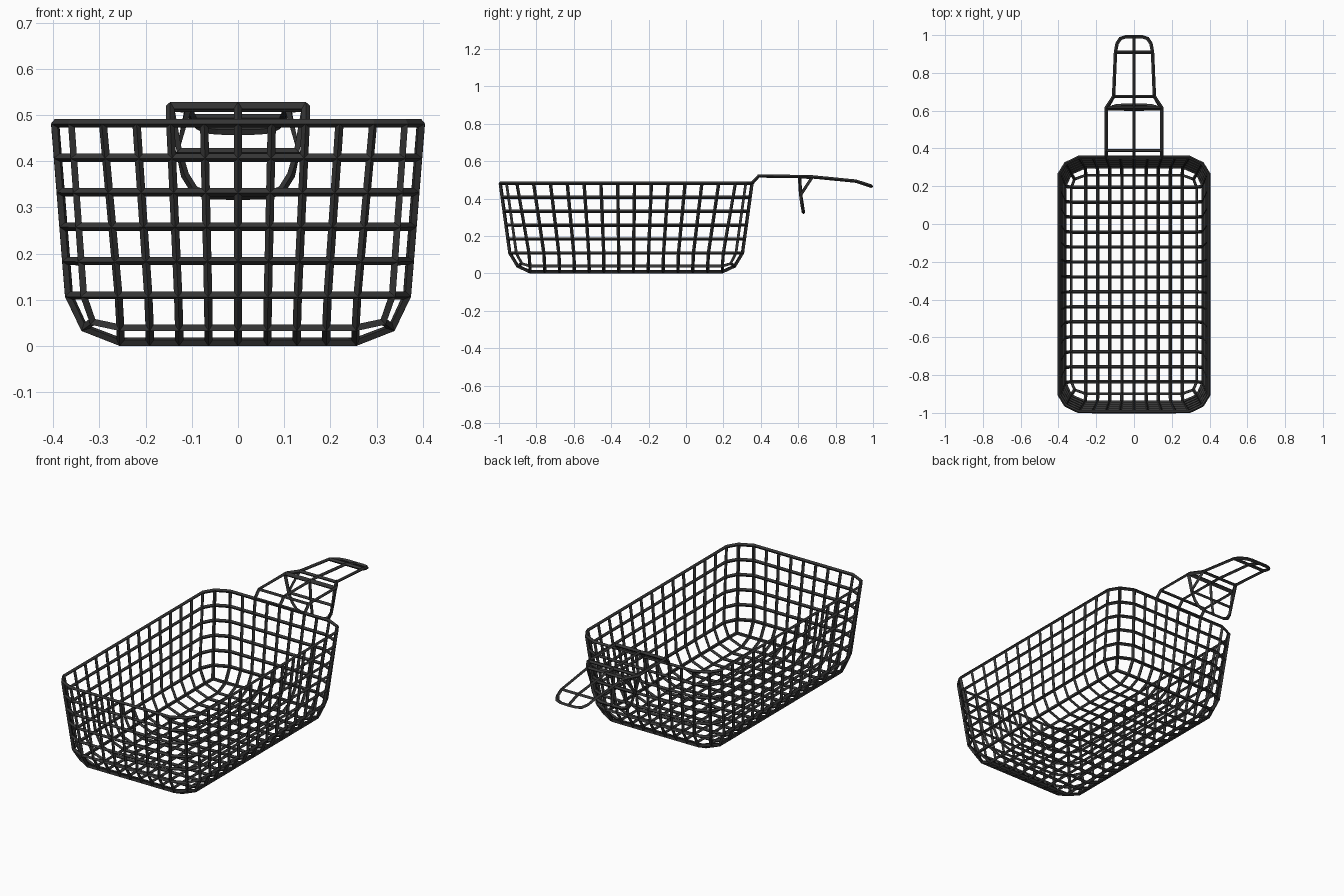
import bpy, bmesh

if "Cube" in bpy.data.objects:
    bpy.data.objects.remove(bpy.data.objects["Cube"])

WIRE = 0.018
CY = -0.32          # basket centre in y
NX, NY = 8, 13      # grid cells across and along

steel = bpy.data.materials.new("dark_wire")
steel.diffuse_color = (0.035, 0.035, 0.035, 1)
steel.use_nodes = True
steel.node_tree.nodes["Principled BSDF"].inputs["Base Color"].default_value = steel.diffuse_color


def wire_object(name, polys):
    """Quad cage from a list of polygons, turned into wires."""
    bm = bmesh.new()
    for poly in polys:
        bm.faces.new([bm.verts.new(p) for p in poly])
    bmesh.ops.remove_doubles(bm, verts=bm.verts, dist=0.0005)
    bmesh.ops.recalc_face_normals(bm, faces=bm.faces)
    me = bpy.data.meshes.new(name)
    bm.to_mesh(me)
    bm.free()
    me.materials.append(steel)
    ob = bpy.data.objects.new(name, me)
    bpy.context.collection.objects.link(ob)
    mod = ob.modifiers.new("wire", 'WIREFRAME')
    mod.thickness = WIRE
    mod.offset = 0
    mod.use_boundary = True
    mod.use_replace = True
    return ob


def spread(a, n):
    return [-a + 2 * a * i / n for i in range(n + 1)]


def ring(hx, hy, ex, ey, mx, my, z, cz):
    """Half sizes, straight-part ends, corner point, heights."""
    half = [(x, -hy, z) for x in spread(ex, NX)] + [(mx, -my, cz)]
    half += [(hx, y, z) for y in spread(ey, NY)] + [(mx, my, cz)]
    pts = half + [(-x, -y, h) for x, y, h in half]
    return [(x, y + CY, h) for x, y, h in pts]


# basket walls: tapered rings, then the rounded foot
rim = (0.396, 0.673, 0.293, 0.585, 0.362, 0.640, 0.482, 0.482)
low = (0.366, 0.622, 0.259, 0.520, 0.335, 0.588, 0.109, 0.109)
rings = [ring(*[a + (b - a) * k / 5 for a, b in zip(rim, low)]) for k in range(6)]
rings.append(ring(0.333, 0.580, 0.255, 0.515, 0.315, 0.558, 0.039, 0.052))
base = ring(0.255, 0.515, 0.255, 0.515, 0.255, 0.515, 0.009, 0.009)
n = len(base)
faces = []
for a, b in zip(rings, rings[1:]):
    for i in range(n):
        j = (i + 1) % n
        faces.append([a[i], a[j], b[j], b[i]])
corners = {NX + 1, NX + NY + 3, n // 2 + NX + 1, n - 1}
last = rings[-1]
for i in range(n):
    j = (i + 1) % n
    if i in corners:
        faces.append([last[i - 1], last[i], last[j], base[i]])
    elif j not in corners:
        faces.append([last[i], last[j], base[j], base[i]])

# basket floor grid
xs, ys = spread(0.255, NX), [y + CY for y in spread(0.515, NY)]
for x0, x1 in zip(xs, xs[1:]):
    for y0, y1 in zip(ys, ys[1:]):
        faces.append([(x0, y0, 0.009), (x1, y0, 0.009), (x1, y1, 0.009), (x0, y1, 0.009)])
wire_object("basket", faces)


def mirrored(polys):
    return polys + [[(-x, y, z) for x, y, z in reversed(p)] for p in polys]


# handle: rows of (half width, y, z), ending in a rounded tip
rows = [(0.147, 0.353, 0.482), (0.147, 0.388, 0.520), (0.147, 0.615, 0.518),
        (0.108, 0.675, 0.516), (0.098, 0.910, 0.493)]
grip = [[(0, *a[1:]), a, b, (0, *b[1:])] for a, b in zip(rows, rows[1:])]
grip.append([(0, 0.910, 0.493), rows[-1], (0.090, 0.955, 0.478), (0.072, 0.982, 0.469),
             (0.045, 0.991, 0.466), (0, 0.992, 0.465)])
wire_object("handle", mirrored(grip))

# hanging hook plate with side braces
top, mid = (0.147, 0.607, 0.516), (0.130, 0.613, 0.420)
hook = [[(0, *top[1:]), top, mid, (0, *mid[1:])],
        [(0, *mid[1:]), mid, (0.115, 0.620, 0.370), (0.095, 0.626, 0.338),
         (0.065, 0.628, 0.326), (0, 0.628, 0.325)],
        [top, (0.108, 0.675, 0.514), mid]]
wire_object("hook_plate", mirrored(hook))
